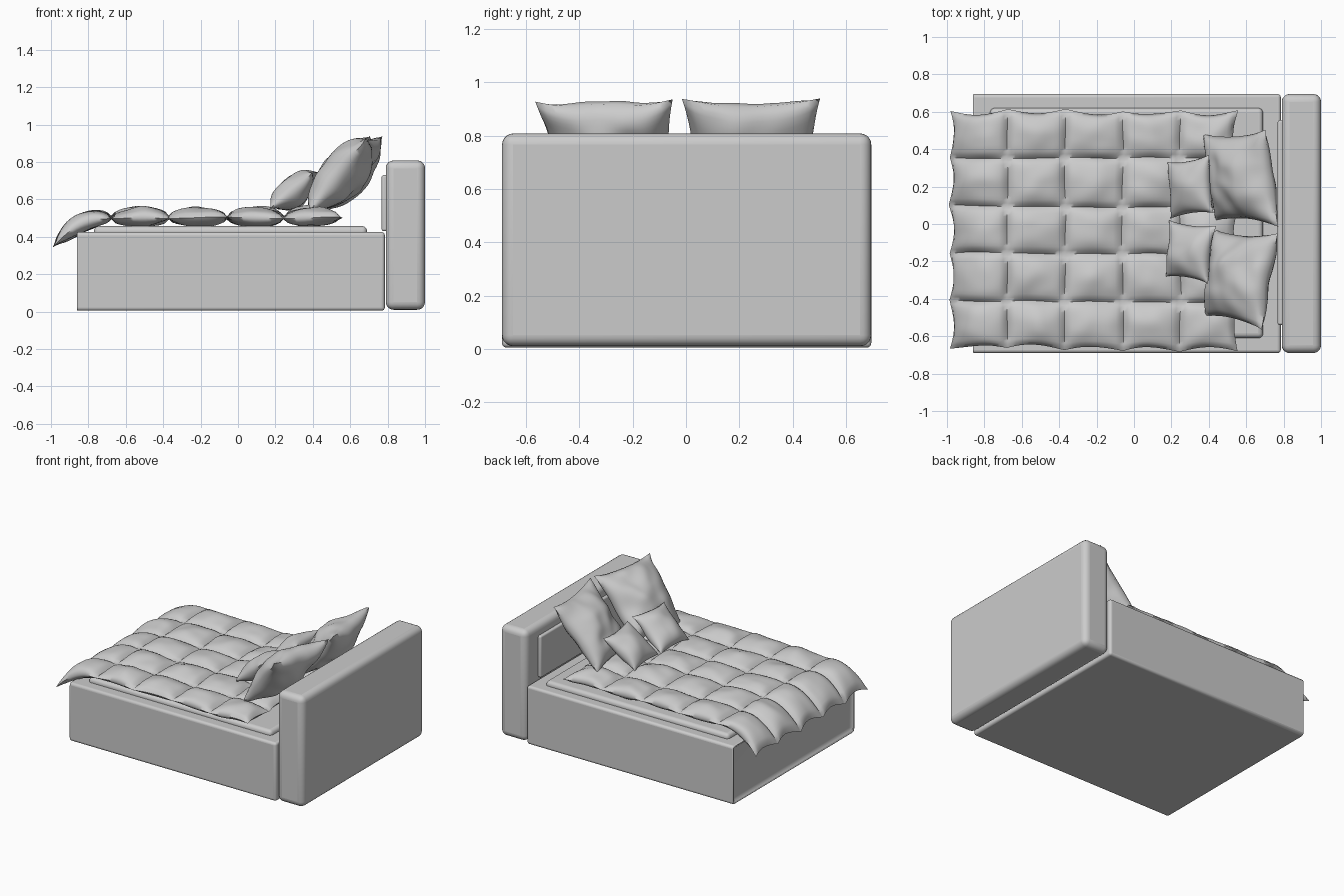
import bpy, bmesh, math
from mathutils import Vector, noise

if "Cube" in bpy.data.objects:
    bpy.data.objects.remove(bpy.data.objects["Cube"])


def finish(name, bm, angle=35):
    bmesh.ops.recalc_face_normals(bm, faces=bm.faces[:])
    me = bpy.data.meshes.new(name)
    bm.to_mesh(me)
    bm.free()
    ob = bpy.data.objects.new(name, me)
    bpy.context.scene.collection.objects.link(ob)
    bpy.ops.object.select_all(action='DESELECT')
    ob.select_set(True)
    bpy.context.view_layer.objects.active = ob
    bpy.ops.object.shade_smooth_by_angle(angle=math.radians(angle))
    return ob


def rounded_box(name, lo, hi, radius, recess_foot=False):
    bm = bmesh.new()
    bmesh.ops.create_cube(bm, size=1)
    for v in bm.verts:
        v.co = [lo[i] + (v.co[i] + 0.5) * (hi[i] - lo[i]) for i in range(3)]
    if recess_foot:
        # framed panel sunk into the foot end
        bm.normal_update()
        foot = [f for f in bm.faces if f.normal.x < -0.9]
        bmesh.ops.inset_region(bm, faces=foot, thickness=0.035)
        bmesh.ops.translate(bm, verts=foot[0].verts[:], vec=(0.025, 0, 0))
    ob = finish(name, bm, 60)
    mod = ob.modifiers.new("soft_edges", 'BEVEL')
    mod.width = radius
    mod.segments = 5
    mod.limit_method = 'ANGLE'
    return ob


def puffy(name, cells_u, cells_v, res, power, place):
    """Closed stuffed sheet; place(u, v, h) maps to space, h in -1..1 is the puff."""
    bm = bmesh.new()
    nu, nv = cells_u * res, cells_v * res
    for side in (1, -1):
        rows = []
        for i in range(nu + 1):
            row = []
            for j in range(nv + 1):
                a, b = 2 * (i % res) / res - 1, 2 * (j % res) / res - 1
                h = max(0, (1 - a * a) * (1 - b * b)) ** power
                if 0 < i < nu and 0 < j < nv:
                    h = max(h, 0.06)
                row.append(bm.verts.new(place(i / nu, j / nv, side * h)))
            rows.append(row)
        for i in range(nu):
            for j in range(nv):
                bm.faces.new((rows[i][j], rows[i + 1][j], rows[i + 1][j + 1], rows[i][j + 1]))
    bmesh.ops.remove_doubles(bm, verts=bm.verts[:], dist=1e-5)
    return finish(name, bm, 70)


def pillow(name, corners, thick, pinch=0.1):
    """Cushion from corners: low-left, low-right, top-right, top-left."""
    c = [Vector(p) for p in corners]
    normal = (c[2] - c[0]).cross(c[3] - c[1]).normalized()

    def place(u, v, h):
        a, b = 2 * u - 1, 2 * v - 1
        a, b = a * (1 - pinch * (1 - b * b)), b * (1 - pinch * (1 - a * a))
        u, v = (a + 1) / 2, (b + 1) / 2
        p = (c[0] * (1 - u) + c[1] * u) * (1 - v) + (c[3] * (1 - u) + c[2] * u) * v
        wrinkle = 1 + 0.2 * noise.noise(p * 9)
        wave = 0.02 * noise.noise(p * 6 + Vector((3, 1, 7)))
        return p + normal * (h * thick * wrinkle + wave)

    return puffy(name, 1, 1, 28, 0.55, place)


def duvet_place(u, v, h):
    x = -0.985 + 1.54 * u
    y = -0.665 + 1.275 * v - 0.02 * u * (1 - v)
    # scalloped borders and wandering seams
    su, sv = abs(math.sin(5 * math.pi * u)), abs(math.sin(5 * math.pi * v))
    x += 0.022 * sv * (1 - 2 * u) ** 5
    y += 0.022 * su * (1 - 2 * v) ** 5
    w = Vector((x * 4, y * 4, 0))
    x += 0.012 * noise.noise(w)
    y += 0.012 * noise.noise(w + Vector((5, 9, 2)))
    # the foot end droops over the frame
    d = max(0, -0.70 - x)
    z = 0.502 - 1.9 * d * d + 0.012 * noise.noise(w + Vector((0, 0, 4)))
    n = Vector((-3.8 * d, 0, 1)).normalized()
    t = (0.053 if h > 0 else 0.044) * (1 + 0.25 * noise.noise(w * 2.2))
    return Vector((x, y, z)) + n * h * t


# Frame, mattress and headboard
rounded_box("bed_base", (-0.87, -0.69, 0.005), (0.785, 0.695, 0.425), 0.018, True)
rounded_box("mattress", (-0.77, -0.61, 0.40), (0.69, 0.62, 0.457), 0.026)
rounded_box("headboard", (0.79, -0.69, 0.01), (1.0, 0.695, 0.808), 0.042)
rounded_box("headboard_pad", (0.768, -0.54, 0.43), (0.80, 0.555, 0.73), 0.012)

# Quilted duvet
puffy("duvet", 5, 5, 14, 0.5, duvet_place)

# Large pillows leaning back, small cushions in front
pillow("large_pillow_left", [(0.37, 0.48, 0.54), (0.43, 0.02, 0.54),
                             (0.775, -0.015, 0.935), (0.715, 0.505, 0.93)], 0.115)
pillow("large_pillow_right", [(0.43, -0.03, 0.54), (0.37, -0.49, 0.54),
                              (0.68, -0.565, 0.93), (0.77, -0.05, 0.935)], 0.115)
pillow("small_cushion_left", [(0.18, 0.33, 0.55), (0.20, 0.03, 0.55),
                              (0.43, 0.06, 0.74), (0.40, 0.37, 0.745)], 0.075)
pillow("small_cushion_right", [(0.19, 0.02, 0.55), (0.17, -0.28, 0.55),
                               (0.40, -0.32, 0.74), (0.44, -0.01, 0.745)], 0.075)
